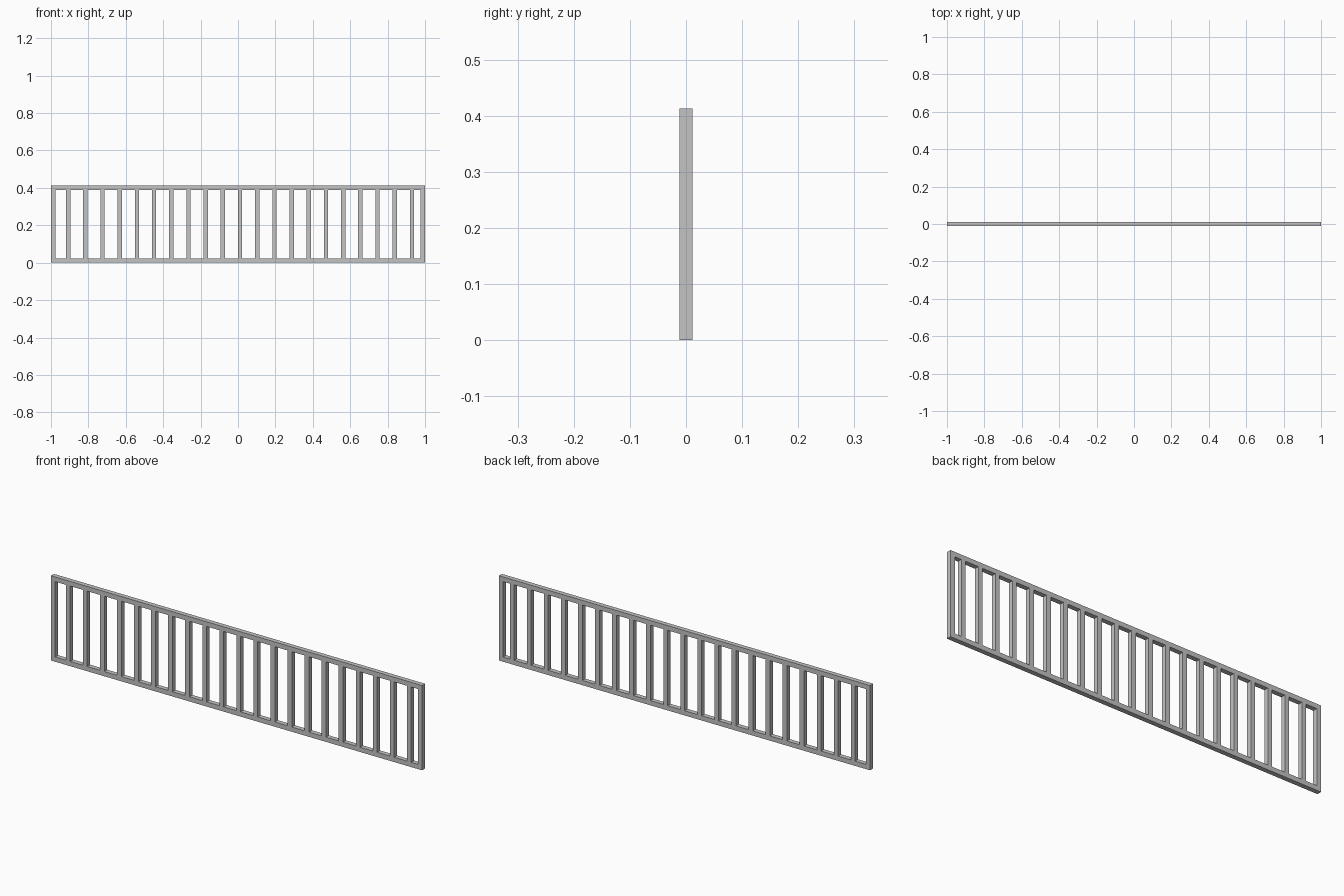
import bpy

cube = bpy.data.objects.get("Cube")
if cube:
    bpy.data.objects.remove(cube, do_unlink=True)

LENGTH, HEIGHT = 2.0, 0.413
SECTION = 0.023    # square section shared by rails, posts and balusters
BAR_COUNT, PITCH = 21, 0.0919

grey = bpy.data.materials.new("light grey metal")
grey.use_nodes = True
colour = (0.55, 0.55, 0.55, 1)
grey.diffuse_color = colour
grey.node_tree.nodes["Principled BSDF"].inputs["Base Color"].default_value = colour


def box(name, centre, size):
    bpy.ops.mesh.primitive_cube_add(size=1, location=centre)
    ob = bpy.context.object
    ob.name = name
    ob.scale = size
    bpy.ops.object.transform_apply(location=False, rotation=False, scale=True)
    ob.data.materials.append(grey)


# Horizontal rails
box("bottom_rail", (0, 0, SECTION / 2), (LENGTH, SECTION, SECTION))
box("top_rail", (0, 0, HEIGHT - SECTION / 2), (LENGTH, SECTION, SECTION))


# Uprights fit between the rails
def upright(name, x):
    box(name, (x, 0, HEIGHT / 2), (SECTION, SECTION, HEIGHT - 2 * SECTION))


# End posts
upright("left_post", (LENGTH - SECTION) / 2)
upright("right_post", (SECTION - LENGTH) / 2)

# Evenly spaced balusters, leaving a narrow last gap on the left
for i in range(1, BAR_COUNT + 1):
    upright(f"baluster_{i}", i * PITCH - LENGTH / 2)
